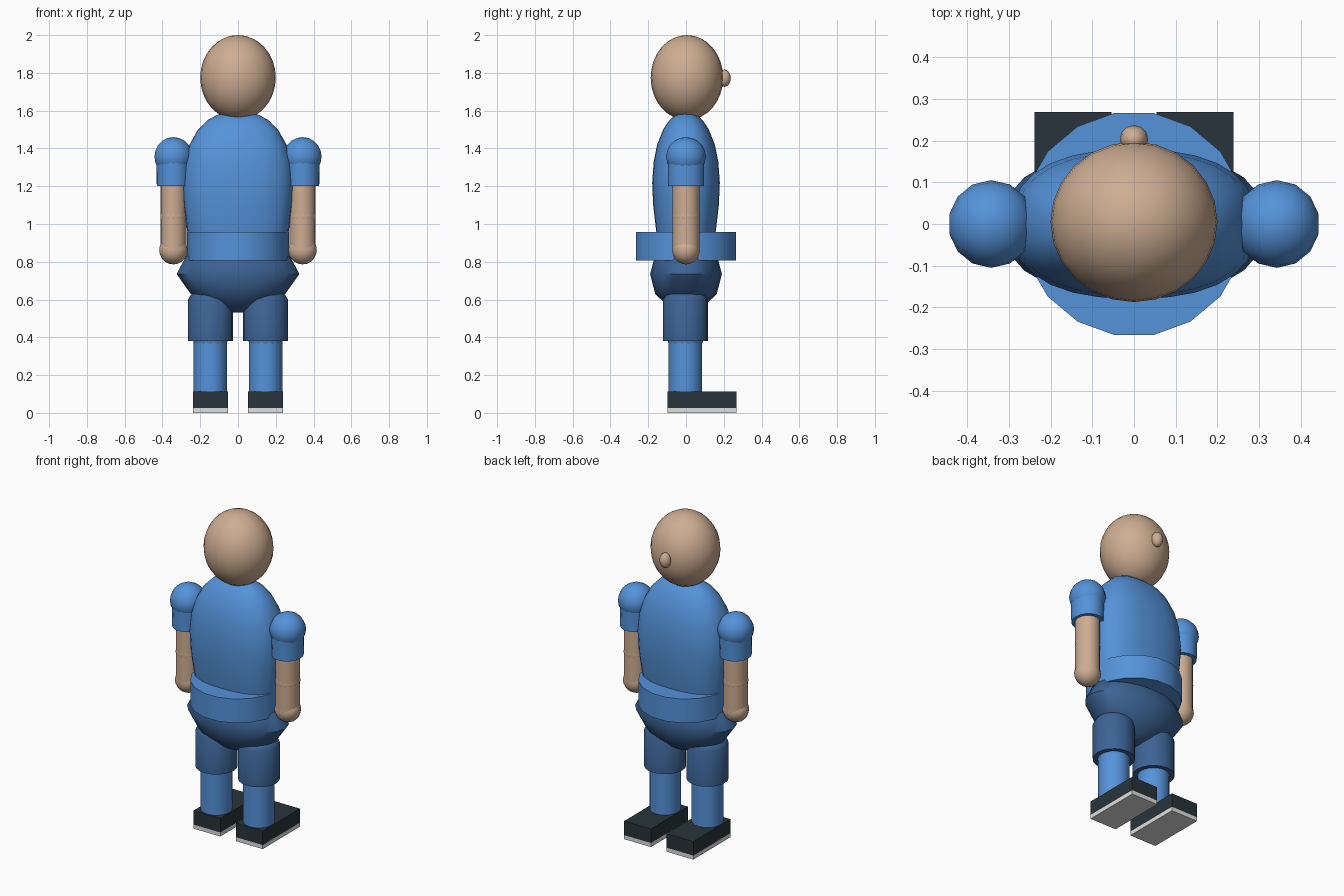
import bpy, bmesh, math
from mathutils import Matrix

if "Cube" in bpy.data.objects:
    bpy.data.objects.remove(bpy.data.objects["Cube"])


def material(name, rgb):
    m = bpy.data.materials.new(name)
    m.diffuse_color = (*rgb, 1)
    m.use_nodes = True
    m.node_tree.nodes["Principled BSDF"].inputs["Base Color"].default_value = m.diffuse_color
    return m


SKIN = material("skin", (0.62, 0.42, 0.29))
BLUE = material("shirt blue", (0.09, 0.29, 0.70))
NAVY = material("shorts blue", (0.045, 0.125, 0.30))
DARK = material("shoe black", (0.022, 0.034, 0.043))
PALE = material("sole white", (0.75, 0.75, 0.75))


def finish(name, bm, mat, smooth=True):
    bmesh.ops.recalc_face_normals(bm, faces=bm.faces)
    me = bpy.data.meshes.new(name)
    bm.to_mesh(me)
    bm.free()
    me.materials.append(mat)
    ob = bpy.data.objects.new(name, me)
    bpy.context.collection.objects.link(ob)
    if smooth:
        bpy.ops.object.select_all(action='DESELECT')
        bpy.context.view_layer.objects.active = ob
        ob.select_set(True)
        bpy.ops.object.shade_smooth_by_angle(angle=math.radians(50))
    return ob


def ball(name, centre, radii, mat, segs=20, rings=12):
    bm = bmesh.new()
    bmesh.ops.create_uvsphere(bm, u_segments=segs, v_segments=rings, radius=1,
                              matrix=Matrix.Translation(centre) @ Matrix.Diagonal((*radii, 1)))
    return finish(name, bm, mat)


def box(name, x, y, z, mat):
    bm = bmesh.new()
    centre = [(a + b) / 2 for a, b in (x, y, z)]
    size = [b - a for a, b in (x, y, z)]
    bmesh.ops.create_cube(bm, size=1,
                          matrix=Matrix.Translation(centre) @ Matrix.Diagonal((*size, 1)))
    return finish(name, bm, mat, False)


def loft(name, cx, cy, profile, mat, segs=20, power=2):
    """Stack of closed rings; profile rows are (z, half width x, half depth y)."""
    bm = bmesh.new()
    rings = []
    for z, rx, ry in profile:
        ring = []
        for i in range(segs):
            a = 2 * math.pi * i / segs
            c, s = math.cos(a), math.sin(a)
            ring.append(bm.verts.new((
                cx + rx * math.copysign(abs(c) ** (2 / power), c),
                cy + ry * math.copysign(abs(s) ** (2 / power), s), z)))
        rings.append(ring)
    for lo, hi in zip(rings, rings[1:]):
        for i in range(segs):
            j = (i + 1) % segs
            bm.faces.new((lo[i], lo[j], hi[j], hi[i]))
    bm.faces.new(rings[0][::-1])
    bm.faces.new(rings[-1])
    return finish(name, bm, mat)


# Head and nose
ball("head", (0, 0.005, 1.775), (0.2, 0.192, 0.225), SKIN, 24, 16)
ball("nose", (0, 0.203, 1.772), (0.034, 0.034, 0.046), SKIN, 12, 8)

# Shirt body and its wide hem
loft("torso", 0, 0, [(0.85, 0.25, 0.14), (0.955, 0.268, 0.157), (1.1, 0.288, 0.174),
                     (1.22, 0.295, 0.179), (1.33, 0.284, 0.171), (1.42, 0.257, 0.153),
                     (1.5, 0.212, 0.121), (1.55, 0.162, 0.088), (1.58, 0.105, 0.052),
                     (1.592, 0.04, 0.02)], BLUE, 28, 2.4)
loft("shirt_hem", 0, 0, [(0.808, 0.27, 0.27), (0.957, 0.27, 0.27)], BLUE, 18)

# Hips of the shorts
loft("hips", 0, 0, [(0.532, 0.035, 0.03), (0.555, 0.105, 0.085), (0.63, 0.25, 0.163),
                    (0.735, 0.325, 0.19), (0.83, 0.275, 0.165), (0.88, 0.18, 0.11)], NAVY, 20)

for side, s in (("right", 1), ("left", -1)):
    # Arm: puffed shoulder over a short sleeve, bare forearm, round hand
    ax = 0.342 * s
    ball(f"{side}_shoulder", (ax, 0, 1.357), (0.103, 0.105, 0.103), BLUE, 14, 10)
    loft(f"{side}_sleeve", ax, 0, [(1.2, 0.088, 0.096), (1.35, 0.09, 0.098)], BLUE, 18)
    loft(f"{side}_forearm", ax, 0, [(0.86, 0.069, 0.072), (1.22, 0.069, 0.072)], SKIN, 18)
    ball(f"{side}_elbow", (ax, 0, 1.04), (0.071, 0.074, 0.065), SKIN, 14, 10)
    ball(f"{side}_hand", (ax, 0, 0.862), (0.077, 0.073, 0.076), SKIN, 14, 10)

    # Leg: shorts leg with domed top, sock with rounded knee
    lx = 0.146 * s
    loft(f"{side}_shorts_leg", lx, -0.003, [(0.38, 0.119, 0.119), (0.6, 0.119, 0.119),
                                            (0.63, 0.1, 0.1), (0.65, 0.05, 0.05)], NAVY, 20)
    loft(f"{side}_sock", lx, -0.003, [(0.1, 0.089, 0.089), (0.4, 0.089, 0.089)], BLUE, 20)
    ball(f"{side}_knee", (lx, -0.003, 0.385), (0.094, 0.094, 0.055), BLUE, 14, 10)

    # Shoe and sole
    xs = (lx - 0.092, lx + 0.092)
    box(f"{side}_shoe", xs, (-0.097, 0.268), (0.025, 0.112), DARK)
    box(f"{side}_sole", xs, (-0.097, 0.268), (0.0, 0.025), PALE)
